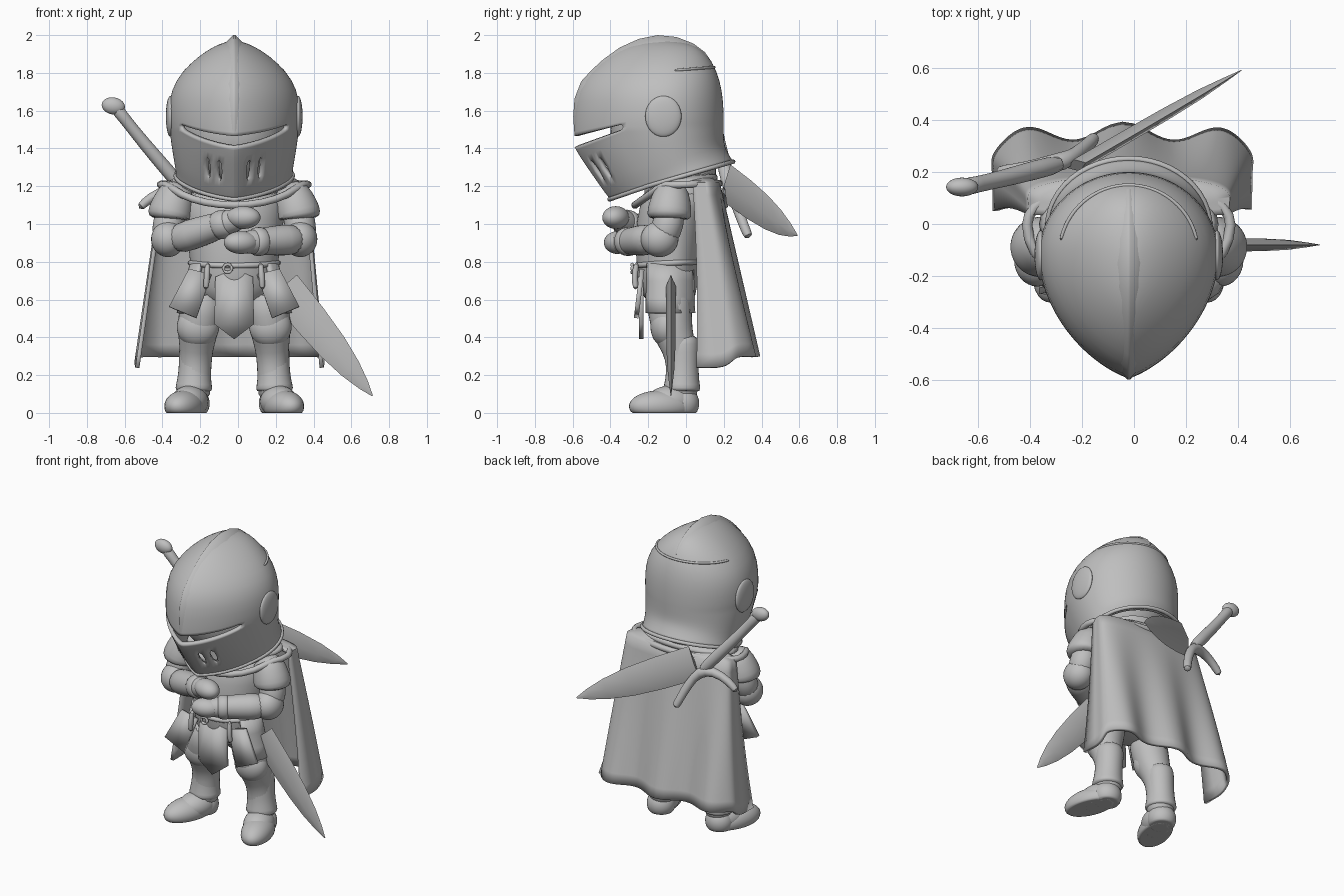
import bpy, bmesh
from math import sin, cos, pi, radians
from mathutils import Vector, Matrix

if "Cube" in bpy.data.objects:
    bpy.data.objects.remove(bpy.data.objects["Cube"])

GREY = (0.52, 0.52, 0.52, 1)
steel = bpy.data.materials.new("plain grey")
steel.use_nodes = True
steel.diffuse_color = GREY
steel.node_tree.nodes["Principled BSDF"].inputs["Base Color"].default_value = GREY
CX = -0.02  # body centre line
POINT = 0.27  # how sharply the helmet comes to a point


def finish(name, bm, subsurf=0, thick=0, angle=40):
    bmesh.ops.recalc_face_normals(bm, faces=bm.faces)
    me = bpy.data.meshes.new(name)
    bm.to_mesh(me)
    bm.free()
    me.materials.append(steel)
    ob = bpy.data.objects.new(name, me)
    bpy.context.collection.objects.link(ob)
    bpy.ops.object.select_all(action="DESELECT")
    ob.select_set(True)
    bpy.context.view_layer.objects.active = ob
    bpy.ops.object.shade_smooth_by_angle(angle=radians(angle))
    if subsurf:
        ob.modifiers.new("round", "SUBSURF").levels = subsurf
        ob.modifiers["round"].render_levels = subsurf
    if thick:
        mod = ob.modifiers.new("thickness", "SOLIDIFY")
        mod.thickness = thick
        mod.offset = -1
    return ob


def skin_rows(bm, rows, closed=True, skip=lambda r, c: False):
    """Join rows of points into a quad sheet or tube."""
    vs = [[bm.verts.new(p) for p in row] for row in rows]
    n = len(rows[0])
    for r in range(len(vs) - 1):
        for c in range(n if closed else n - 1):
            if not skip(r, c):
                d = (c + 1) % n
                bm.faces.new((vs[r][c], vs[r][d], vs[r + 1][d], vs[r + 1][c]))
    return vs


def ring(zf, zm, zb, yf, yb, w, point=0, n=64):
    """Horizontal section, optionally pointed at the front, with sloping height."""
    pts = []
    yc = yf + 0.6 * (yb - yf)
    for i in range(n):
        s, c = sin(2 * pi * i / n), cos(2 * pi * i / n)
        if c > 0:
            y = yc - (yc - yf) * ((1 - point) * c + point * (1 - abs(s)))
        else:
            y = yc - (yb - yc) * c
        u = (y - yf) / (yb - yf)
        z = zf + (zm - zf) * min(1, u / 0.33) + (zb - zm) * max(0, (u - 0.33) / 0.67)
        pts.append((CX + w * s, y, z))
    return pts


def loft(name, rings, n=32, **kw):
    bm = bmesh.new()
    vs = skin_rows(bm, [ring(*r, 0, n) for r in rings])
    bm.faces.new(vs[0])
    bm.faces.new(vs[-1])
    return finish(name, bm, **kw)


def tube(name, pts, n=16, closed=False, subsurf=1):
    """Round limb through (x, y, z, radius) points."""
    P = [Vector(p[:3]) for p in pts]
    rows = []
    for i, p in enumerate(P):
        nxt = P[(i + 1) % len(P)] if closed else P[min(i + 1, len(P) - 1)]
        prv = P[i - 1] if closed else P[max(i - 1, 0)]
        d = (nxt - prv).normalized()
        ref = Vector((0, 0, 1)) if abs(d.z) < 0.8 else Vector((0, 1, 0))
        a = d.cross(ref).normalized()
        b = d.cross(a)
        rows.append([p + pts[i][3] * (a * cos(2 * pi * k / n) + b * sin(2 * pi * k / n)) for k in range(n)])
    bm = bmesh.new()
    vs = skin_rows(bm, rows + rows[:1] if closed else rows)
    if closed:
        bmesh.ops.remove_doubles(bm, verts=bm.verts, dist=1e-5)
    else:
        bm.faces.new(vs[0])
        bm.faces.new(vs[-1])
    return finish(name, bm, subsurf, angle=80)


def blob(name, centre, size, turn=0, axis="Z", floor=None):
    bm = bmesh.new()
    bmesh.ops.create_uvsphere(bm, u_segments=32, v_segments=20, radius=1)
    m = Matrix.Translation(centre) @ Matrix.Rotation(turn, 4, axis) @ Matrix.Diagonal((*size, 1))
    bm.transform(m)
    if floor is not None:
        for v in bm.verts:
            v.co.z = max(v.co.z, floor)
    return finish(name, bm, angle=60)


def plate(name, outline, y0, lean=0.0, thick=0.025):
    """Flat armour plate from an (x, z) outline; lean moves lower points forward."""
    bm = bmesh.new()
    top = max(z for _, z in outline)
    bm.faces.new([bm.verts.new((x, y0 - lean * (top - z), z)) for x, z in outline])
    return finish(name, bm, thick=thick)


def blade(name, base, tip, half, thick):
    base, tip, half = Vector(base), Vector(tip), Vector(half)
    side = (tip - base).cross(half).normalized() * thick
    rows = []
    for t, w in ((0, 1), (0.3, 0.97), (0.55, 0.85), (0.75, 0.62), (0.9, 0.32), (1, 0.03)):
        p = base.lerp(tip, t)
        k = min(1, w + 0.3) * w ** 0.5
        rows.append([p + half * w, p + side * k, p - half * w, p - side * k])
    bm = bmesh.new()
    vs = skin_rows(bm, rows)
    bm.faces.new(vs[0])
    bm.faces.new(vs[-1])
    return finish(name, bm, angle=50)


# Helmet: pointed shell with an eye slit and breathing slots left open
N = 64
shell = [(1.13, 1.205, 1.33, -.405, .25, .31), (1.16, 1.235, 1.37, -.43, .225, .31),
         (1.21, 1.28, 1.41, -.465, .205, .318), (1.33, 1.42, 1.45, -.55, .2, .335),
         (1.375, 1.48, 1.49, -.578, .2, .34), (1.405, 1.5, 1.51, -.594, .2, .342),
         (1.465, 1.53, 1.54, -.594, .2, .344), (1.5, 1.55, 1.56, -.596, .2, .346)]
for z, yf, yb, w in ((1.66, -.59, .197, .345), (1.76, -.545, .18, .312), (1.85, -.46, .145, .235),
                     (1.92, -.36, .09, .145), (1.957, -.27, .02, .07)):
    shell.append((z, z, z, yf, yb, w))


def opening(r, c):
    c = min(c, N - 1 - c)
    return (r == 5 and c < 10) or (r == 2 and c in (2, 4))


bm = bmesh.new()
vs = skin_rows(bm, [ring(*s, POINT, N) for s in shell], skip=opening)
apex = bm.verts.new((CX, -0.12, 1.975))
for c in range(N):
    bm.faces.new((vs[-1][c], vs[-1][(c + 1) % N], apex))
finish("helmet", bm, subsurf=1, thick=0.025)
blob("head_core", (CX, -0.13, 1.5), (0.27, 0.27, 0.3))

# Helmet trim: tent-shaped crest, rim, rear seam and ear discs
rows = []
for y, z in ((-.592, 1.49), (-.597, 1.57), (-.59, 1.665), (-.555, 1.755), (-.5, 1.815), (-.44, 1.87), (-.35, 1.935),
             (-.25, 1.98), (-.15, 2.0), (-.05, 1.99), (.04, 1.955), (.1, 1.91), (.135, 1.86)):
    inward = (Vector((CX, -.15, 1.5)) - Vector((CX, y, z))).normalized()
    foot = Vector((CX, y, z)) + inward * .055
    rows.append([foot - Vector((.06, 0, 0)), Vector((CX - .006, y, z)), Vector((CX + .006, y, z)),
                 foot + Vector((.06, 0, 0))])
bm = bmesh.new()
ends = skin_rows(bm, rows)
bm.faces.new(ends[0])
bm.faces.new(ends[-1])
finish("helmet_crest", bm, angle=50)
tube("helmet_rim", [(*p, 0.012) for p in ring(*shell[0], POINT, 48)], n=8, closed=True, subsurf=0)
tube("helmet_rear_seam", [(CX + .266 * sin(a), -.11 + .26 * cos(a), 1.81 + .02 * cos(a), .008)
                          for a in [radians(d) for d in range(-80, 81, 10)]], n=8)
for side, tag in ((-1, "right"), (1, "left")):
    blob(tag + "_ear_disc", (CX + side * .338, -.12, 1.57), (.024, .096, .108))

# Torso, neck and shoulder mantle
loft("torso", [(.56, .56, .56, -.2, .04, .17), (.66, .66, .66, -.25, .06, .22), (.8, .8, .8, -.265, .07, .235),
               (.95, .95, .95, -.27, .1, .25), (1.1, 1.1, 1.1, -.25, .13, .28), (1.2, 1.2, 1.2, -.2, .13, .25)],
     subsurf=1)
loft("neck_collar", [(1.1, 1.1, 1.1, -.22, .15, .23), (1.24, 1.27, 1.31, -.22, .16, .21)])
MANTLE = (1.1, 1.205, 1.215, -.27, .175, .39)
loft("mantle", [MANTLE, (1.15, 1.235, 1.25, -.23, .17, .33), (1.2, 1.26, 1.28, -.2, .16, .24)], subsurf=1)
tube("mantle_hem", [(*p, .02) for p in ring(*MANTLE, 0, 32)], n=10, closed=True, subsurf=0)

# Cape: flared sheet gathered at the neck, with folds that deepen towards the hem
rows = []
for r in range(-3, 15):
    t, gather = max(0, r) / 14, 1 + .13 * min(0, r)
    row = []
    for k in range(81):
        a = radians(-90 + 180 * k / 80)
        edge = abs(sin(a)) ** 30
        spread = abs(sin(a)) ** .75 * (1 if a > 0 else -1) * (1 - .05 * edge)
        x = CX - .025 * t + (.405 + .12 * t) * spread * gather
        fold = .033 * t * cos(2 * pi * (x - CX + .02) / .38)
        y = .035 + .03 * t + (.145 + .15 * t) * max(0, cos(a)) ** (.55 - .25 * t) * gather + fold
        row.append((x, y, 1.22 + .05 * (1 - gather ** 2) - t * (.92 + .06 * edge)))
    rows.append(row)
bm = bmesh.new()
skin_rows(bm, rows, closed=False)
finish("cape", bm, thick=0.022, angle=70)

# Arms: pauldrons, folded forearms, cuffs and hands
for side, tag in ((-1, "right"), (1, "left")):
    X = lambda x: CX + side * x
    tube(tag + "_pauldron", [(X(.285), -.07, 1.215, .05), (X(.3), -.075, 1.18, .095), (X(.33), -.085, 1.09, .115),
                             (X(.345), -.09, 1.04, .12), (X(.345), -.09, 1.025, .1)], n=24)
    tube(tag + "_upper_arm", [(X(.32), -.08, 1.12, .08), (X(.35), -.09, 1.0, .085), (X(.36), -.13, .91, .085)])
    blob(tag + "_elbow", (X(.35), -.14, .92), (.09, .1, .095))
for tag, elbow, hand in (("right", (-.35, -.16, .91), (.06, -.39, 1.045)), ("left", (.33, -.17, .92), (-.01, -.38, .9))):
    e, h = Vector(elbow), Vector(hand)
    tube(tag + "_forearm", [(*e.lerp(h, t), r) for t, r in ((0, .08), (.25, .085), (.5, .077), (.75, .066), (.95, .055))])
    tube(tag + "_cuff", [(*e.lerp(h, t), r) for t, r in ((.55, .068), (.6, .08), (.72, .078), (.75, .06))])
    blob(tag + "_hand", e.lerp(h, .92), (.095, .068, .06), radians(-20 if tag == "right" else 20))

# Belt and hanging armour plates
tube("belt", [(*p, .015) for p in ring(.78, .79, .8, -.26, .065, .232, 0, 32)], n=10, closed=True, subsurf=0)
tube("belt_buckle", [(CX - .035 + .022 * cos(a), -.285, .765 + .022 * sin(a), .01)
                     for a in [2 * pi * k / 16 for k in range(16)]], n=8, closed=True)
plate("centre_tasset", [(CX - .1, .72), (CX - .04, .745), (CX + .04, .745), (CX + .1, .72),
                        (CX + .105, .47), (CX, .39), (CX - .105, .47)], -.25)
for side, tag in ((-1, "right"), (1, "left")):
    X = lambda x: CX + side * x
    plate(tag + "_front_tasset", [(X(.12), .73), (X(.24), .76), (X(.345), .56), (X(.2), .5)], -.22, .12)
    tube(tag + "_tasset_strap", [(X(.14), -.26, .8, .016), (X(.145), -.275, .72, .016), (X(.15), -.265, .65, .016)])
    # Curved hip guard wrapping the side
    rows = [[(X((.235 + .07 * t) * sin(a)), -.1 - (.17 + .01 * t) * cos(a), .79 - .26 * t)
             for a in [radians(50 + 8 * k) for k in range(13)]] for t in (0, .35, .7, 1)]
    bm = bmesh.new()
    skin_rows(bm, rows, closed=False)
    finish(tag + "_hip_guard", bm, thick=0.02)

    # Legs, knee guards, greaves and boots turned outwards
    tube(tag + "_leg", [(X(.15), -.09, .66, .12), (X(.18), -.085, .52, .12), (X(.195), -.07, .42, .108),
                        (X(.2), -.035, .34, .09), (X(.205), -.02, .25, .084), (X(.21), -.02, .14, .09),
                        (X(.215), -.03, .06, .085)])
    blob(tag + "_knee_guard", (X(.192), -.1, .455), (.112, .088, .11))
    tube(tag + "_greave", [(X(.2), -.025, .41, .08), (X(.202), -.02, .37, .094), (X(.206), -.018, .27, .086),
                           (X(.212), -.02, .17, .09), (X(.214), -.022, .125, .104), (X(.214), -.022, .11, .09)])
    blob(tag + "_boot", (X(.262), -.13, .035), (.098, .178, .085), side * radians(18), floor=0.0)
    blob(tag + "_instep", (X(.235), -.08, .06), (.095, .13, .085), side * radians(18), floor=0.0)
    blob(tag + "_heel", (X(.22), -.02, .05), (.09, .09, .09), floor=0.0)

# Hip blade
blade("hip_blade", (.24, -.08, .67), (.712, -.08, .09), (.072, 0, .062), .026)

# Back sword: blade, grip, flared pommel and drooping guard
blade("back_blade", (-.22, .225, 1.21), (.412, .59, .94), (.035, .01, .105), .026)
tube("sword_grip", [(-.27, .235, 1.16, .036), (-.37, .21, 1.28, .038), (-.5, .175, 1.43, .034), (-.61, .15, 1.57, .03),
                    (-.65, .142, 1.62, .04)])
blob("sword_pommel", (-.66, .142, 1.625), (.062, .036, .045), radians(10), "Y")
tube("sword_guard", [(-.525, .2, 1.08, .026), (-.47, .205, 1.14, .024), (-.36, .22, 1.19, .032), (-.27, .24, 1.17, .042),
                     (-.21, .275, 1.08, .032), (-.17, .31, .98, .024), (-.15, .335, .925, .028)])
